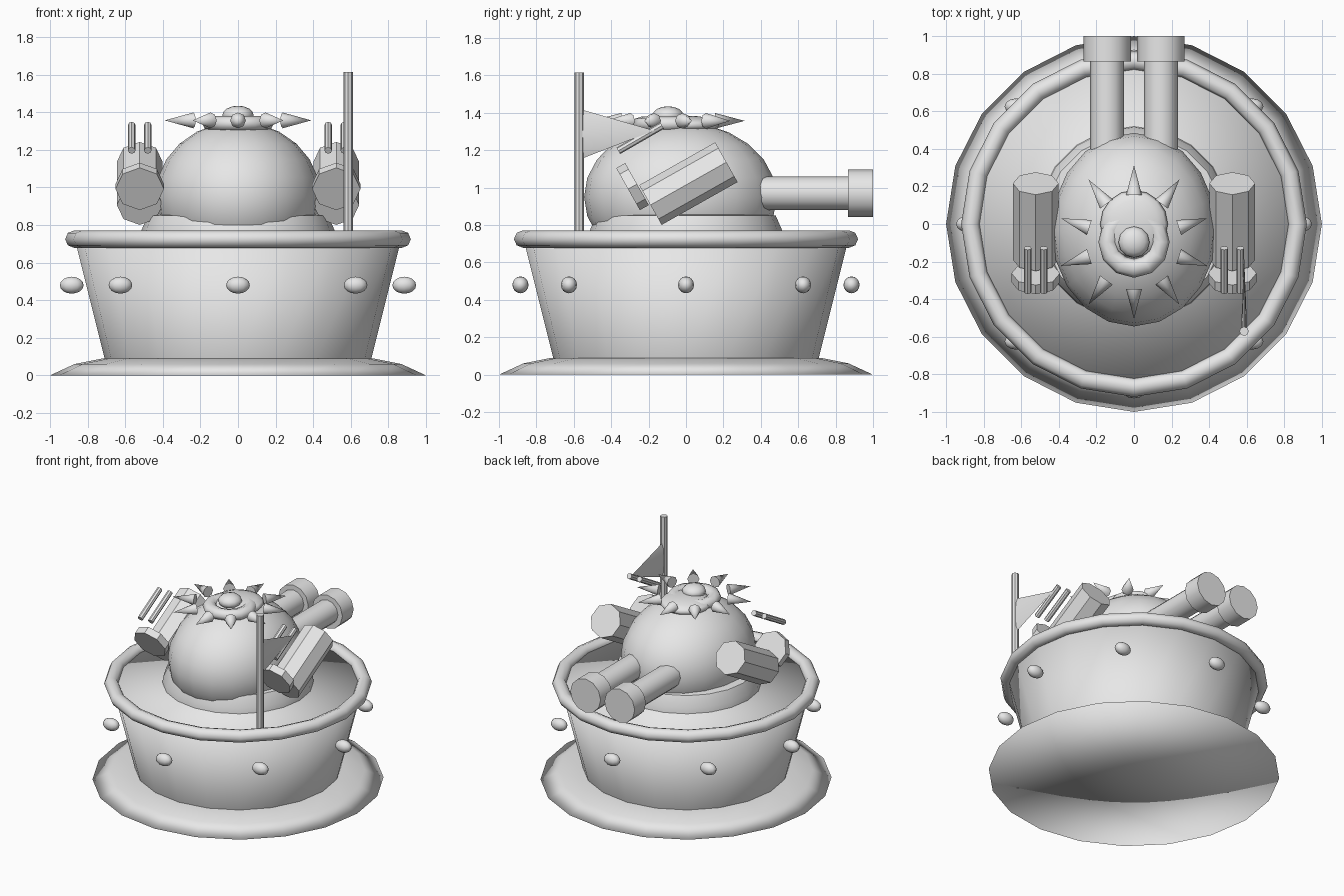
import bpy, bmesh, math
from mathutils import Vector, Matrix

if "Cube" in bpy.data.objects:
    bpy.data.objects.remove(bpy.data.objects["Cube"])

grey = bpy.data.materials.new("plain_grey")
grey.diffuse_color = (0.8, 0.8, 0.8, 1)
grey.use_nodes = True
grey.node_tree.nodes["Principled BSDF"].inputs["Base Color"].default_value = grey.diffuse_color


def finish(name, bm, angle=None):
    """Turn a bmesh into an object; angle None = smooth everywhere."""
    bmesh.ops.recalc_face_normals(bm, faces=bm.faces)
    mesh = bpy.data.meshes.new(name)
    bm.to_mesh(mesh)
    bm.free()
    mesh.materials.append(grey)
    ob = bpy.data.objects.new(name, mesh)
    bpy.context.collection.objects.link(ob)
    bpy.ops.object.select_all(action='DESELECT')
    ob.select_set(True)
    bpy.context.view_layer.objects.active = ob
    if angle is None:
        bpy.ops.object.shade_smooth()
    else:
        bpy.ops.object.shade_smooth_by_angle(angle=math.radians(angle))
    return ob


def lathe(name, profile, segs=20, center=(0, 0, 0), closed=False, angle=None):
    """Revolve (radius, z) points around z."""
    bm = bmesh.new()
    verts = [bm.verts.new((r, 0, z)) for r, z in profile]
    n = len(verts)
    edges = [bm.edges.new((verts[i], verts[(i + 1) % n]))
             for i in range(n if closed else n - 1)]
    bmesh.ops.spin(bm, geom=verts + edges, cent=(0, 0, 0), axis=(0, 0, 1),
                   angle=2 * math.pi, steps=segs, use_merge=True)
    bmesh.ops.remove_doubles(bm, verts=bm.verts, dist=0.0005)
    bmesh.ops.translate(bm, verts=bm.verts, vec=center)
    return finish(name, bm, angle)


def ring(name, major, rx, rz, center, segs=20, sides=8):
    pts = [(major + rx * math.cos(2 * math.pi * i / sides),
            rz * math.sin(2 * math.pi * i / sides)) for i in range(sides)]
    return lathe(name, pts, segs, center, closed=True)


def ball(name, center, size, u=16, v=8):
    bm = bmesh.new()
    bmesh.ops.create_uvsphere(bm, u_segments=u, v_segments=v, radius=1)
    bmesh.ops.scale(bm, verts=bm.verts, vec=size)
    bmesh.ops.translate(bm, verts=bm.verts, vec=center)
    return finish(name, bm)


def rod(name, a, b, r1, r2=None, segs=8, angle=35, flat_x=1.0):
    """Cylinder or cone from a to b, optionally squashed along x."""
    a, b = Vector(a), Vector(b)
    d = b - a
    bm = bmesh.new()
    bmesh.ops.create_cone(bm, cap_ends=True, segments=segs, radius1=r1,
                          radius2=r1 if r2 is None else r2, depth=d.length)
    rot = d.to_track_quat('Z', 'Y').to_matrix().to_4x4()
    bmesh.ops.transform(bm, verts=bm.verts, matrix=rot)
    bmesh.ops.scale(bm, verts=bm.verts, vec=(flat_x, 1, 1))
    bmesh.ops.translate(bm, verts=bm.verts, vec=(a + b) / 2)
    return finish(name, bm, angle)


# Skirt and tub
lathe("base_skirt", [(0, 0), (1, 0), (0.87, 0.06), (0.72, 0.09), (0, 0.09)])
lathe("tub", [(0, 0.05), (0.70, 0.05), (0.71, 0.09), (0.87, 0.73), (0, 0.73)])
ring("tub_rim", 0.87, 0.05, 0.047, (0, 0, 0.725))

# Floating studs around the tub
for i in range(8):
    t = i * math.pi / 4
    ball("stud", (0.885 * math.cos(t), 0.885 * math.sin(t), 0.48),
         (0.063, 0.043, 0.045), 12, 8)

# Dome on its collar
lathe("dome_collar", [(0, 0.72), (0.52, 0.72), (0.515, 0.77), (0.48, 0.85),
                      (0.40, 0.86), (0, 0.86)], angle=40)
ball("dome", (0, -0.03, 0.95), (0.44, 0.515, 0.40), 20, 12)

# Hatch with spike crown
ball("hatch_lid", (0, 0, 1.335), (0.18, 0.18, 0.05), 16, 8)
ring("hatch_ring", 0.14, 0.05, 0.04, (0, -0.096, 1.34), 12)
ball("hatch_knob", (0, -0.096, 1.385), (0.083, 0.083, 0.05), 12, 8)
for i in range(10):
    t = math.pi / 2 + i * math.pi / 5
    d = Vector((math.cos(t), math.sin(t), 0))
    c = Vector((0, -0.096, 1.357))
    rod("crown_spike", c + d * 0.25, c + d * 0.41, 0.042, 0.0, 8, 50)

for s in (-1, 1):
    # Rear-facing cannons
    x = 0.143 * s
    rod("cannon_barrel", (x, 0.25, 0.97), (x, 0.90, 0.97), 0.09, segs=12)
    rod("cannon_muzzle", (x, 0.865, 0.97), (x, 1.0, 0.97), 0.127, segs=12)
    # Tilted side pods with end plates and handle rods
    x = 0.523 * s
    rod("side_pod", (x, -0.19, 0.907), (x, 0.216, 1.136), 0.122)
    rod("pod_plate", (x, -0.31, 0.992), (x, -0.262, 1.019), 0.129)
    for dx in (-0.043, 0.043):
        rod("pod_handle", (x + dx, -0.362, 1.197), (x + dx, -0.128, 1.332), 0.02)

# Pole with pennant
rod("flag_pole", (0.586, -0.571, 0.72), (0.586, -0.571, 1.615), 0.025)
rod("pennant", (0.586, -0.555, 1.288), (0.586, -0.17, 1.305), 0.13, 0.0, 8, 50, 0.12)
